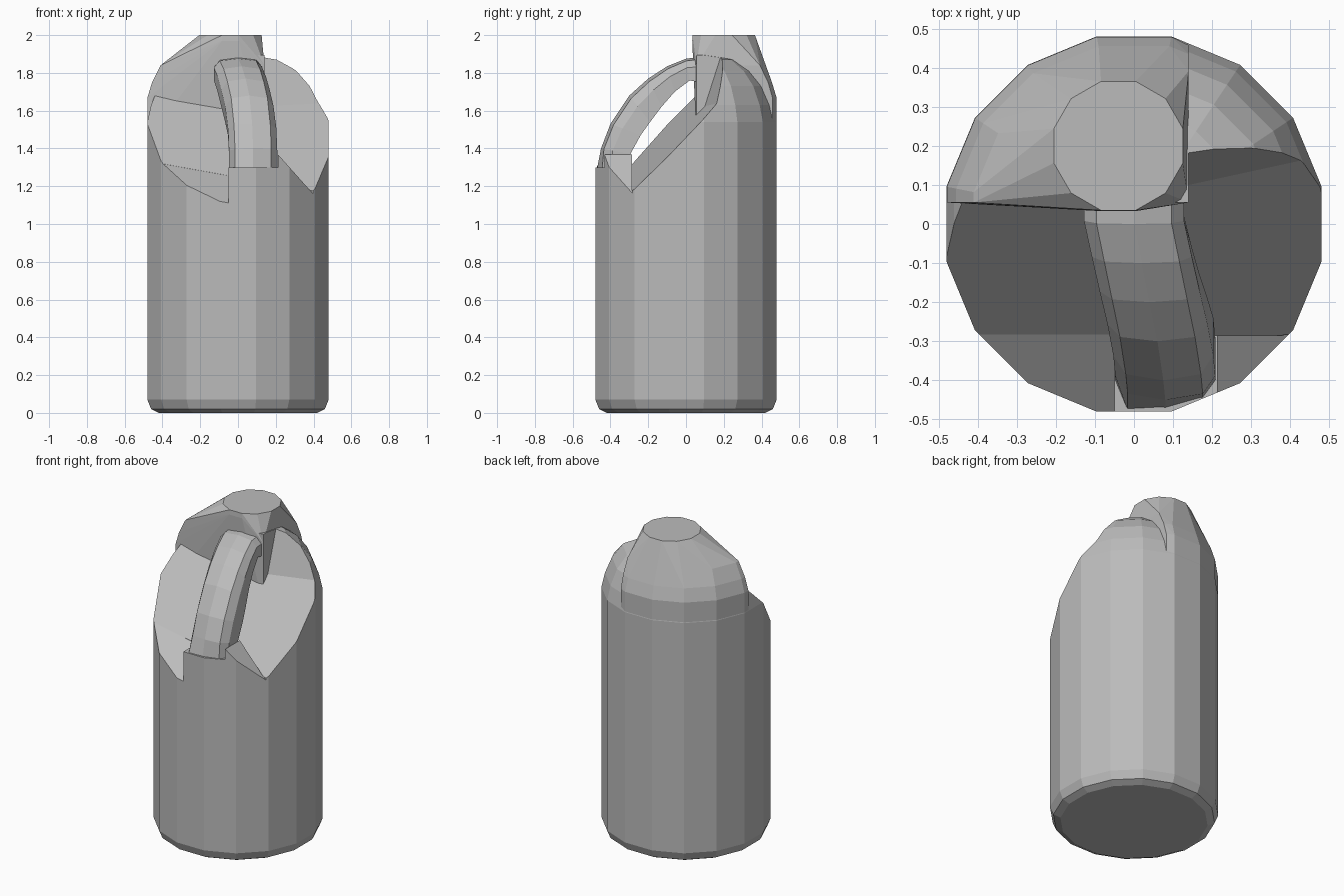
import bpy, bmesh, math

cube = bpy.data.objects.get("Cube")
if cube:
    bpy.data.objects.remove(cube, do_unlink=True)

grey = bpy.data.materials.new("plain grey plastic")
grey.use_nodes = True
grey.diffuse_color = (0.5, 0.5, 0.5, 1)
grey.node_tree.nodes["Principled BSDF"].inputs["Base Color"].default_value = (0.5, 0.5, 0.5, 1)

SIDES = 16


def ring(radius, z, sides=SIDES, cx=0, cy=0):
    r = radius / math.cos(math.pi / sides)
    angles = [(i + 0.5) * math.tau / sides for i in range(sides)]
    return [(cx + r * math.cos(a), cy + r * math.sin(a), z) for a in angles]


def finish(name, bm):
    bmesh.ops.recalc_face_normals(bm, faces=bm.faces)
    mesh = bpy.data.meshes.new(name)
    bm.to_mesh(mesh)
    bm.free()
    mesh.materials.append(grey)
    obj = bpy.data.objects.new(name, mesh)
    bpy.context.collection.objects.link(obj)
    return obj


def loft(name, rings):
    bm = bmesh.new()
    loops = [[bm.verts.new(p) for p in r] for r in rings]
    n = len(loops[0])
    for a, b in zip(loops, loops[1:]):
        for i in range(n):
            j = (i + 1) % n
            bm.faces.new((a[i], a[j], b[j], b[i]))
    bm.faces.new(loops[0])
    bm.faces.new(loops[-1])
    return finish(name, bm)


def hull(name, points):
    bm = bmesh.new()
    for p in points:
        bm.verts.new(p)
    res = bmesh.ops.convex_hull(bm, input=bm.verts)
    junk = [v for v in res["geom_interior"] if isinstance(v, bmesh.types.BMVert)]
    bmesh.ops.delete(bm, geom=list(set(junk)), context="VERTS")
    bmesh.ops.dissolve_limit(bm, angle_limit=0.02, verts=bm.verts, edges=bm.edges)
    return finish(name, bm)


def cut(target, points):
    cutter = hull("cutter", points)
    cutter.hide_render = True
    mod = target.modifiers.new("cut", "BOOLEAN")
    mod.operation, mod.solver, mod.object = "DIFFERENCE", "EXACT", cutter
    bpy.context.view_layer.objects.active = target
    bpy.ops.object.modifier_apply(modifier=mod.name)
    bpy.data.objects.remove(cutter, do_unlink=True)


def slope(x, y):
    # tilted floor below the handle
    return 1.245 - 0.18 * x + 1.05 * (y + 0.285)


def ledge(x, y):
    # shallower ledge in front of the floor
    return slope(x, -0.285) + 0.73 * (y + 0.285)


def well(floor, corners, lean=(0, 0, 0, 0)):
    low = [(x, y, floor(x, y)) for x, y in corners]
    return low + [(x, y + d, 2.5) for (x, y), d in zip(corners, lean)]


# Body with rounded foot and domed shoulder
profile = [(0.42, 0), (0.46, 0.02), (0.48, 0.07), (0.48, 1.54), (0.46, 1.63),
           (0.42, 1.73), (0.36, 1.81), (0.28, 1.87), (0.16, 1.895)]
body = loft("body", [ring(r, z) for r, z in profile])

# Hollows around the handle
F = -0.285
cut(body, well(slope, [(-0.6, F), (0.145, F), (0.145, 0.055), (-0.6, 0.055)]))
cut(body, well(slope, [(0.14, F), (0.6, F), (0.6, 0.2), (0.14, 0.1)], (0, 0, 0.12, 0.28)))
B = F + 0.002
cut(body, well(ledge, [(-0.6, -0.6), (-0.05, -0.6), (-0.05, B), (-0.6, B)]))
cut(body, well(lambda x, y: 1.37 - 1.12 * (x - 0.21),
               [(0.21, -0.6), (0.6, -0.6), (0.6, B), (0.21, B)]))
cut(body, well(lambda x, y: 1.3, [(-0.052, -0.6), (0.212, -0.6), (0.212, B), (-0.052, B)]))

# Off-centre spout blending into the back shoulder
points = ring(0.165, 2.0, 12, -0.04, 0.2) + ring(0.167, 1.97, 12, -0.04, 0.2)
for r, z in [(0.479, 1.45), (0.479, 1.67), (0.455, 1.75), (0.41, 1.84)]:
    points += [(min(x, 0.14), max(y, 0.055), z) for x, y, _ in ring(r, z)]
    points.append((0.14, 0.955 * r, z))
hull("spout", points)

# Arched handle: centre x, outer (y, z), inner (y, z)
stations = [(0.0, 0.07, 1.885, 0.07, 1.75), (0.0, 0.0, 1.875, 0.02, 1.76),
            (0.02, -0.1, 1.835, -0.06, 1.70), (0.04, -0.2, 1.77, -0.13, 1.62),
            (0.06, -0.3, 1.68, -0.19, 1.54), (0.075, -0.4, 1.53, -0.24, 1.47),
            (0.08, -0.45, 1.40, -0.295, 1.37), (0.08, -0.478, 1.29, -0.287, 1.25),
            (0.08, -0.478, 1.1, -0.287, 1.1)]
section = [(-1, 0), (-1, 0.6), (-0.75, 0.9), (0, 1), (0.75, 0.9), (1, 0.6), (1, 0)]
rings = []
for cx, oy, oz, iy, iz in stations:
    loop = []
    for side, t in section:
        x = cx + 0.128 * side
        y = iy + (oy - iy) * t
        if oz < 1.35 and t > 0:
            y = -math.sqrt(0.478 ** 2 - x * x) if t > 0.8 else y
        loop.append((x, y, iz + (oz - iz) * t))
    rings.append(loop)
loft("handle", rings)
